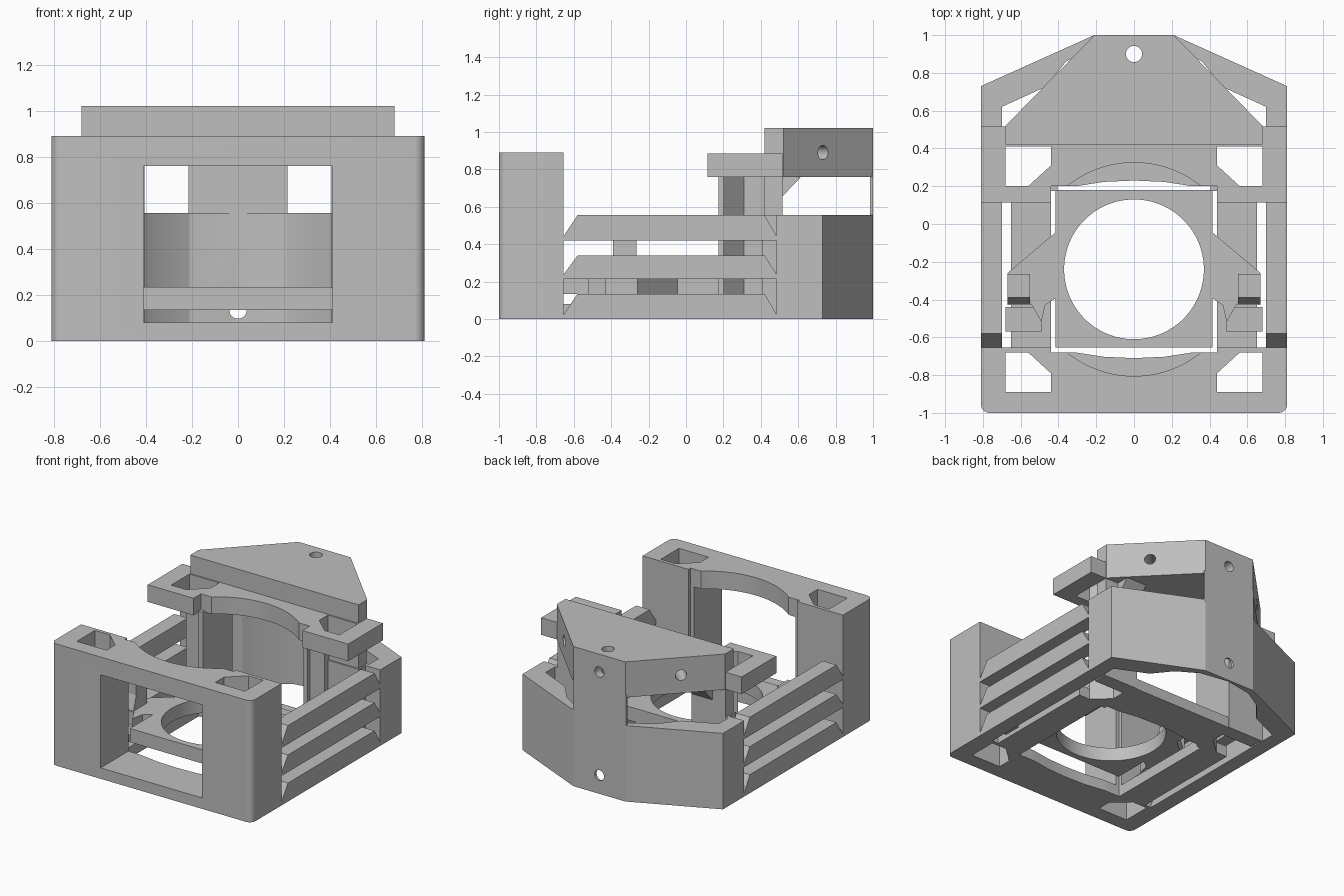
import bpy, bmesh, math
from mathutils import Vector

cube = bpy.data.objects.get("Cube")
if cube:
    bpy.data.objects.remove(cube, do_unlink=True)

grey = bpy.data.materials.new("plain_grey")
grey.use_nodes = True
colour = (0.52, 0.52, 0.52, 1)
grey.diffuse_color = colour
grey.node_tree.nodes["Principled BSDF"].inputs["Base Color"].default_value = colour


def prism(name, points, low, high, axis="z"):
    """Extrude an outline: (x, y) along z, or (y, z) along x."""
    bm = bmesh.new()
    place = (lambda p, h: (p[0], p[1], h)) if axis == "z" else (lambda p, h: (h, p[0], p[1]))
    bottom = [bm.verts.new(place(p, low)) for p in points]
    top = [bm.verts.new(place(p, high)) for p in points]
    bm.faces.new(bottom)
    bm.faces.new(top)
    n = len(points)
    for i in range(n):
        j = (i + 1) % n
        bm.faces.new((bottom[i], bottom[j], top[j], top[i]))
    bmesh.ops.recalc_face_normals(bm, faces=bm.faces)
    mesh = bpy.data.meshes.new(name)
    bm.to_mesh(mesh)
    bm.free()
    mesh.materials.append(grey)
    obj = bpy.data.objects.new(name, mesh)
    bpy.context.collection.objects.link(obj)
    return obj


def box(name, x, y, z):
    return prism(name, [(x[0], y[0]), (x[1], y[0]), (x[1], y[1]), (x[0], y[1])], *z)


def circle(cx, cy, r, n=64):
    return [(cx + r * math.cos(math.tau * i / n), cy + r * math.sin(math.tau * i / n)) for i in range(n)]


def drill(start, direction, radius, length):
    """Round cutter centred on a point and turned along a direction."""
    obj = prism("drill", circle(0, 0, radius, 24), -length / 2, length / 2)
    obj.rotation_euler = Vector(direction).to_track_quat("Z", "Y").to_euler()
    obj.location = start
    return obj


def cut(obj, *cutters):
    for c in cutters:
        c.hide_render = True
        m = obj.modifiers.new("cut", "BOOLEAN")
        m.operation = "DIFFERENCE"
        m.solver = "EXACT"
        m.object = c
    bpy.context.view_layer.update()
    result = obj.evaluated_get(bpy.context.evaluated_depsgraph_get())
    mesh = bpy.data.meshes.new_from_object(result)
    obj.modifiers.clear()
    obj.data = mesh
    for c in cutters:
        bpy.data.objects.remove(c, do_unlink=True)
    return obj


def flip(points, s):
    return [(s * x, y) for x, y in points]


def bowl(low, high):
    return prism("bowl", circle(0, MID, 0.565, 96), low, high)


def corner_holes(front):
    """Pair of chamfered corner wells, mirrored about the bore centre."""
    pts = [(0.44, 0.41), (0.68, 0.41), (0.68, 0.2), (0.56, 0.2), (0.44, 0.31)]
    if front:
        pts = [(x, 2 * MID - y) for x, y in pts]
    return [prism("well", flip(pts, s), -0.1, 1.2) for s in (1, -1)]


MID = -0.24

# Front block: rounded front corners, window, wells and round recess
r = 0.045
outline = [(0.81, -0.655)]
outline += [(0.81 - r + r * math.cos(a), -1 + r - r * math.sin(a))
            for a in [i * math.pi / 16 for i in range(9)]]
outline += [(-x, y) for x, y in reversed(outline)]
front = prism("front_block", outline, 0, 0.89)
cut(front,
    box("window", (-0.41, 0.41), (-1.1, -0.5), (0.08, 0.76)),
    box("rear_step", (-0.44, 0.44), (-0.68, -0.5), (-0.1, 1)),
    bowl(0.08, 1), *corner_holes(True),
    prism("sill_curve", [(-0.31, -0.6), (-0.31, -0.68), (-0.16, -0.703), (0, -0.71),
                         (0.16, -0.703), (0.31, -0.68), (0.31, -0.6)], -0.1, 0.09))

# Base frame around the floating plate
base = box("base_frame", (-0.65, 0.65), (-0.67, 0.51), (0, 0.08))
cut(base, box("opening", (-0.44, 0.44), (-0.8, 0.2), (-0.1, 0.2)),
    prism("rear_curve", [(-0.31, 0.1), (-0.31, 0.2), (-0.16, 0.223), (0, 0.23),
                         (0.16, 0.223), (0.31, 0.2), (0.31, 0.1)], -0.1, 0.2),
    *corner_holes(False))

# Bored centre plate
plate = box("centre_plate", (-0.415, 0.415), (-0.655, 0.18), (0.135, 0.235))
cut(plate, prism("bore", circle(0, MID, 0.37, 96), 0, 0.4))

# Upper clip
clip = box("upper_clip", (-0.81, 0.81), (0.115, 0.515), (0.76, 0.885))
cut(clip, box("mouth", (-0.44, 0.44), (0, 0.2), (0.7, 1)), bowl(0.7, 1), *corner_holes(False))

# Hood with gussets and screw holes
hood = prism("rear_hood", [(-0.68, 0.42), (0.68, 0.42), (0.68, 0.52), (0.21, 1),
                           (-0.21, 1), (-0.68, 0.52)], 0.76, 1.02)
cut(hood, drill((0, 0.9, 1), (0, 0, 1), 0.043, 0.6),
    drill((0, 1, 0.89), (0, 1, 0), 0.038, 0.3),
    *[drill((s * 0.47, 0.73, 0.89), (s, 1, 0), 0.038, 0.4) for s in (1, -1)])

# Hollow rear shell
outer = [(0.81, 0.485), (0.81, 0.73), (0.21, 1)]
inner = [(0.7, 0.515), (0.7, 0.62), (0.47, 0.725), (0.36, 0.86), (0.21, 0.95)]
shell = prism("rear_shell", outer + flip(outer[::-1], -1), 0, 0.555)
cut(shell, prism("hollow", inner + [(0, 0.985)] + flip(inner[::-1], -1), -0.1, 0.7),
    box("doorway", (-0.68, 0.68), (0.4, 0.53), (-0.1, 0.7)),
    drill((0, 1, 0.135), (0, 1, 0), 0.038, 0.3))
box("rear_strip", (-0.215, 0.215), (0.985, 1), (0.54, 0.78))

for s, side in ((1, "left"), (-1, "right")):
    # Side slats with sloping ends
    for i, (low, high) in enumerate(((0, 0.135), (0.215, 0.34), (0.42, 0.555))):
        prism(f"{side}_slat_{i + 1}", [(-0.66, low), (0.49, low), (0.49, low + 0.015),
              (0.42, high), (-0.58, high), (-0.66, low + 0.015)],
              *sorted((s * 0.7, s * 0.81)), axis="x")
    # Post, rear wall and gusset carrying the hood
    prism(f"{side}_post", flip([(0.405, 0.175), (0.44, 0.175), (0.44, 0.2), (0.56, 0.2), (0.44, 0.31),
                                (0.44, 0.43), (0.405, 0.43)], s), 0, 0.77)
    prism(f"{side}_rear_wall", flip([(0.405, 0.41), (0.69, 0.41), (0.69, 0.485), (0.72, 0.485),
                                     (0.72, 0.515), (0.405, 0.515)], s), 0, 0.555)
    box(f"{side}_rear_pillar", sorted((s * 0.405, s * 0.68)), (0.42, 0.515), (0.55, 0.77))
    prism(f"{side}_gusset", [(0.51, 0.65), (0.62, 0.765), (0.51, 0.765)],
          *sorted((s * 0.41, s * 0.575)), axis="x")
    # Plate wing, release finger and catch
    prism(f"{side}_plate_wing", flip([(0.41, -0.04), (0.67, -0.26), (0.67, -0.43), (0.54, -0.43),
                                      (0.49, -0.52), (0.47, -0.43), (0.41, -0.39)], s), 0.135, 0.235)
    prism(f"{side}_finger", [(-0.265, 0.2), (-0.43, 0.2), (-0.39, 0.34), (-0.39, 0.45), (-0.265, 0.45)],
          *sorted((s * 0.55, s * 0.67)), axis="x")
    box(f"{side}_catch", sorted((s * 0.49, s * 0.68)), (-0.57, -0.44), (0.03, 0.13))

# Smooth rounded walls, keep corners crisp
bpy.ops.object.select_all(action="DESELECT")
for obj in (front, plate, clip, hood, shell):
    obj.select_set(True)
bpy.context.view_layer.objects.active = front
bpy.ops.object.shade_smooth_by_angle(angle=math.radians(20))
